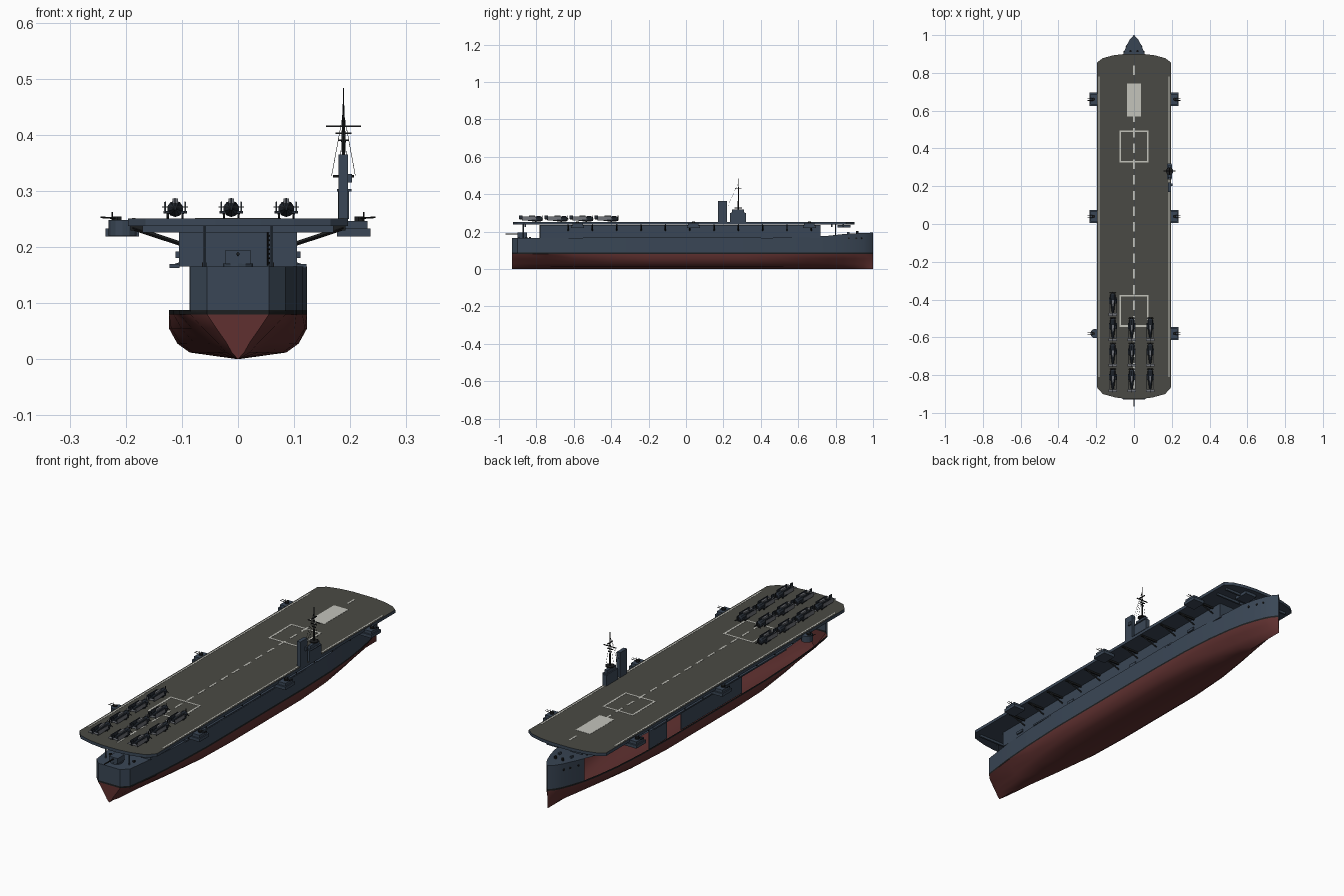
import bpy, bmesh, math
from mathutils import Vector, Matrix

if "Cube" in bpy.data.objects:
    bpy.data.objects.remove(bpy.data.objects["Cube"])


def material(name, rgb):
    m = bpy.data.materials.new(name)
    m.diffuse_color = (*rgb, 1)
    m.use_nodes = True
    m.node_tree.nodes["Principled BSDF"].inputs["Base Color"].default_value = m.diffuse_color
    return m


MATS = [material("hull blue grey", (0.042, 0.062, 0.092)),
        material("bottom red", (0.115, 0.03, 0.029)),
        material("black", (0.012, 0.013, 0.014)),
        material("deck grey", (0.068, 0.068, 0.058)),
        material("marking white", (0.55, 0.55, 0.5)),
        material("aircraft navy", (0.02, 0.027, 0.038)),
        material("aircraft grey", (0.16, 0.17, 0.19))]
BLUE, RED, BLACK, DECK, WHITE, NAVY, GREY = range(7)


def finish(name, bm, smooth=False):
    me = bpy.data.meshes.new(name)
    bm.to_mesh(me)
    bm.free()
    for m in MATS:
        me.materials.append(m)
    ob = bpy.data.objects.new(name, me)
    bpy.context.collection.objects.link(ob)
    if smooth:
        bpy.context.view_layer.objects.active = ob
        ob.select_set(True)
        bpy.ops.object.shade_smooth_by_angle(angle=math.radians(32))
        ob.select_set(False)
    return ob


def paint(verts, mat):
    for f in {f for v in verts for f in v.link_faces}:
        f.material_index = mat


def box(bm, x0, x1, y0, y1, z0, z1, mat=BLUE):
    mx = Matrix.Translation(((x0 + x1) / 2, (y0 + y1) / 2, (z0 + z1) / 2)) @ \
        Matrix.Diagonal((x1 - x0, y1 - y0, z1 - z0, 1))
    paint(bmesh.ops.create_cube(bm, size=1, matrix=mx)["verts"], mat)


def rod(bm, a, b, r, mat=BLACK, r2=None, n=6):
    a, b = Vector(a), Vector(b)
    d = b - a
    mx = Matrix.Translation((a + b) / 2) @ d.to_track_quat("Z", "Y").to_matrix().to_4x4()
    paint(bmesh.ops.create_cone(bm, cap_ends=True, segments=n, radius1=r,
                                radius2=r if r2 is None else r2,
                                depth=d.length, matrix=mx)["verts"], mat)


# Hull shell: stations of (y, half beam, fullness, deck height)
STATIONS = [(-0.93, 0.055, 0, .165), (-0.9, 0.085, .1, .165), (-0.75, 0.104, .3, .165),
            (-0.6, 0.115, .6, .165), (-0.4, 0.123, .9, .165), (-0.2, 0.123, 1, .165),
            (0.3, 0.123, 1, .165), (0.5, 0.118, .85, .168), (0.65, 0.107, .6, .172),
            (0.76, 0.092, .4, .178), (0.84, 0.076, .25, .187), (0.9, 0.057, .12, .191),
            (0.95, 0.037, .05, .193), (0.98, 0.02, 0, .194), (1.0, 0.0008, 0, .195)]
FULL = [(.7, .012), (.88, .028), (1, .055)]
VEE = [(.2, .012), (.38, .03), (.7, .055)]
bm = bmesh.new()
rings = []
for y, w, t, zd in STATIONS:
    half = [(w, zd), (w, .088), (w, .08)]
    half += [((a[0] * t + b[0] * (1 - t)) * w, a[1] * t + b[1] * (1 - t))
             for a, b in zip(reversed(FULL), reversed(VEE))]
    prof = half + [(0, 0)] + [(-x, z) for x, z in reversed(half)]
    rings.append([bm.verts.new((x, y, z)) for x, z in prof])
last = len(rings[0]) - 1


def band(k):
    k = min(k, last - 1 - k)
    return (BLUE, BLACK)[k] if k < 2 else RED


for i in range(len(rings) - 1):
    p, q = rings[i], rings[i + 1]
    for k in range(last):
        # the port topside is open along most of the length
        if k == last - 1 and -0.91 < STATIONS[i][0] < 0.83:
            continue
        bm.faces.new((p[k], p[k + 1], q[k + 1], q[k])).material_index = band(k)
    bm.faces.new((p[0], q[0], q[last], p[last])).material_index = BLUE
for k in range(last // 2):  # transom
    s = rings[0]
    vs = [s[k], s[last - k], s[last - k - 1], s[k + 1]]
    if vs[2] is vs[3]:
        vs.pop()
    bm.faces.new(vs).material_index = band(k)
finish("hull", bm, True)

# Plates inside the open port side
bm = bmesh.new()
for y0, y1 in ((-.28, .16), (.26, .39)):
    box(bm, -.086, -.083, y0, y1, .06, .165)
finish("inner_side_plates", bm)

# Hangar with ledge along the sides
bm = bmesh.new()
box(bm, -.105, .105, -.78, .72, .165, .236)
for s in (-1, 1):
    x = sorted((s * .104, s * .122))
    box(bm, *x, -.55, .4, .163, .17)
    for y in (-.68, -.33, .1, .5):
        box(bm, *sorted((s * .105, s * .111)), y, y + .04, .18, .192)
finish("hangar", bm)

# Flight deck with rounded corners
EDGE = [(.05, .9), (.11, .893), (.165, .878), (.196, .855),
        (.196, -.865), (.165, -.9), (.1, -.918), (.04, -.926)]
bm = bmesh.new()
loop = EDGE + [(-x, y) for x, y in reversed(EDGE)]
face = bm.faces.new([bm.verts.new((x, y, .237)) for x, y in loop])
ext = bmesh.ops.extrude_face_region(bm, geom=[face])["geom"]
bmesh.ops.translate(bm, verts=[v for v in ext if isinstance(v, bmesh.types.BMVert)], vec=(0, 0, .014))
bmesh.ops.recalc_face_normals(bm, faces=bm.faces[:])
for f in bm.faces:
    f.material_index = DECK if f.normal.z > .5 else BLUE
finish("flight_deck", bm)

# Deck markings
bm = bmesh.new()


def mark(x0, x1, y0, y1):
    box(bm, x0, x1, y0, y1, .2505, .2518, WHITE)


for i in range(21):
    y = -.87 + i * .083
    if not .55 < y < .76:
        mark(-.004, .004, y, y + .05)
mark(-.037, .037, .57, .745)
for y0, y1 in ((.33, .49), (-.54, -.38)):
    for y in (y0, y1):
        mark(-.077, .077, y - .004, y + .004)
    for x in (-.073, .073):
        mark(x - .004, x + .004, y0, y1)
for x in (-.186, .186):
    mark(x - .003, x + .003, -.81, .78)
finish("deck_markings", bm)

# Brackets and beams below the deck
bm = bmesh.new()
for i in range(11):
    y = -.63 + i * .13
    for s in (-1, 1):
        rod(bm, (s * .188, y, .234), (s * .1, y, .205), .004, BLACK, n=4)
        box(bm, *sorted((s * .1, s * .192)), y - .003, y + .003, .229, .238, BLACK)
for y in (-.86, .78, .84):
    box(bm, -.17, .17, y - .004, y + .004, .226, .238)
for x in (-.085, .085):
    rod(bm, (x * .7, -.87, .165), (x * .7, -.87, .237), .003, BLUE)
    rod(bm, (x * .7, .8, .18), (x * .7, .8, .237), .003, BLUE)
finish("deck_supports", bm)

# Gun sponsons, with one round tub on the port quarter
bm = bmesh.new()
for s in (-1, 1):
    for y in (.66, .04, -.58):
        cx = s * .206
        if s < 0 and y < 0:
            rod(bm, (cx, y, .22), (cx, y, .248), .025, BLUE, n=12)
        else:
            box(bm, cx - .03, cx + .03, y - .035, y + .035, .219, .233)
            box(bm, *sorted((s * .18, s * .231)), y - .028, y + .028, .233, .246)
        rod(bm, (s * .215, y, .244), (s * .215, y, .254), .009, BLACK)
        for d in (-.006, .006):
            rod(bm, (s * .215, y + d, .251), (s * .245, y + d, .253), .0015, BLACK, n=4)
        rod(bm, (s * .224, y, .246), (s * .224, y, .262), .001, BLACK, n=4)
finish("gun_sponsons", bm)

# Stern gun, bow platform and foredeck fittings
bm = bmesh.new()
box(bm, -.022, .022, -.9, -.85, .17, .195)
rod(bm, (0, -.875, .165), (0, -.875, .171), .027, BLUE, n=12)
rod(bm, (0, -.89, .187), (0, -.965, .188), .003)
for x in (-.06, .06):
    box(bm, x - .03, x + .03, .81, .88, .222, .236)
    box(bm, x - .004, x + .004, -.84, -.83, .165, .172, BLACK)
for s in (-1, 1):
    rod(bm, (s * .018, .915, .19), (s * .018, .915, .203), .006, BLACK, n=8)
    box(bm, s * .03 - .004, s * .03 + .004, .86, .875, .187, .198)
    for y, x in ((.87, .067), (.91, .053), (.94, .041)):
        rod(bm, (s * (x - .004), y, .165), (s * (x + .0025), y + .001, .165), .005, BLACK, n=8)
for x in (.053, .061):
    rod(bm, (x, -.785, .167), (x, -.785, .236), .001, BLACK, n=4)
for i in range(8):
    rod(bm, (.053, -.785, .172 + i * .008), (.061, -.785, .172 + i * .008), .001, BLACK, n=4)
finish("deck_fittings", bm)

# Island: funnel tower and bridge
bm = bmesh.new()
box(bm, .179, .196, .17, .22, .25, .365)
box(bm, .178, .198, .235, .32, .25, .3)
box(bm, .181, .195, .245, .31, .3, .318)
box(bm, .176, .202, .24, .315, .299, .303)
box(bm, .196, .203, .2, .215, .315, .33)
finish("island", bm)

# Mast with platform, yards and stays
bm = bmesh.new()
M = (.188, .28)
rod(bm, (*M, .3), (*M, .44), .004, BLACK, .0025)
rod(bm, (*M, .44), (*M, .483), .0018, BLACK, .001)
rod(bm, (*M, .324), (*M, .328), .02, BLACK, n=10)
for z, w in ((.415, .031), (.403, .014), (.39, .009)):
    box(bm, M[0] - w, M[0] + w, .278, .282, z - .0015, z + .0015, BLACK)
box(bm, .186, .19, .262, .298, .43, .434, BLACK)
for s in (-1, 1):
    rod(bm, (*M, .44), (M[0] + s * .021, .28, .327), .0006, n=3)
    rod(bm, (*M, .46), (M[0] + s * .006, .225, .34), .0006, n=3)
finish("mast", bm)

# Parked aircraft with folded wings, one shared mesh, nose toward +y
bm = bmesh.new()
BODY = [(-.062, .002), (-.03, .008), (0, .012), (.03, .0145), (.05, .0145), (.057, .01)]
for (y0, r0), (y1, r1) in zip(BODY, BODY[1:]):
    rod(bm, (0, y0, 0), (0, y1, 0), r0, NAVY, r1, n=10)
rod(bm, (0, .057, 0), (0, .064, 0), .004, BLACK, .001)
for a in (0, 120, 240):  # propeller blades
    c, s = math.sin(math.radians(a)), math.cos(math.radians(a))
    rod(bm, (0, .06, 0), (c * .018, .06, s * .018), .0018, BLACK, n=4)
box(bm, -.005, .005, -.012, .022, .009, .018, GREY)
box(bm, -.023, .023, -.062, -.048, .002, .004, GREY)
box(bm, -.001, .001, -.064, -.046, 0, .019, NAVY)
for s in (-1, 1):
    box(bm, *sorted((s * .008, s * .021)), .002, .034, -.008, -.004, NAVY)
    box(bm, *sorted((s * .0165, s * .0185)), -.048, .026, -.008, .013, NAVY)
    box(bm, *sorted((s * .0185, s * .0195)), -.047, .025, -.007, .012, GREY)
    rod(bm, (s * .013, .025, -.006), (s * .013, .025, -.013), .0015, BLACK, n=4)
    rod(bm, (s * .011, .025, -.0125), (s * .015, .025, -.0125), .0045, BLACK, n=8)
spots = [(x, y) for x in (-.112, -.012, .086) for y in (-.828, -.692, -.558)] + [(-.112, -.424)]
first = finish("aircraft_1", bm)
for i, (x, y) in enumerate(spots):
    ob = first
    if i:
        ob = bpy.data.objects.new(f"aircraft_{i + 1}", first.data)
        bpy.context.collection.objects.link(ob)
    ob.location = (x, y, .268)
